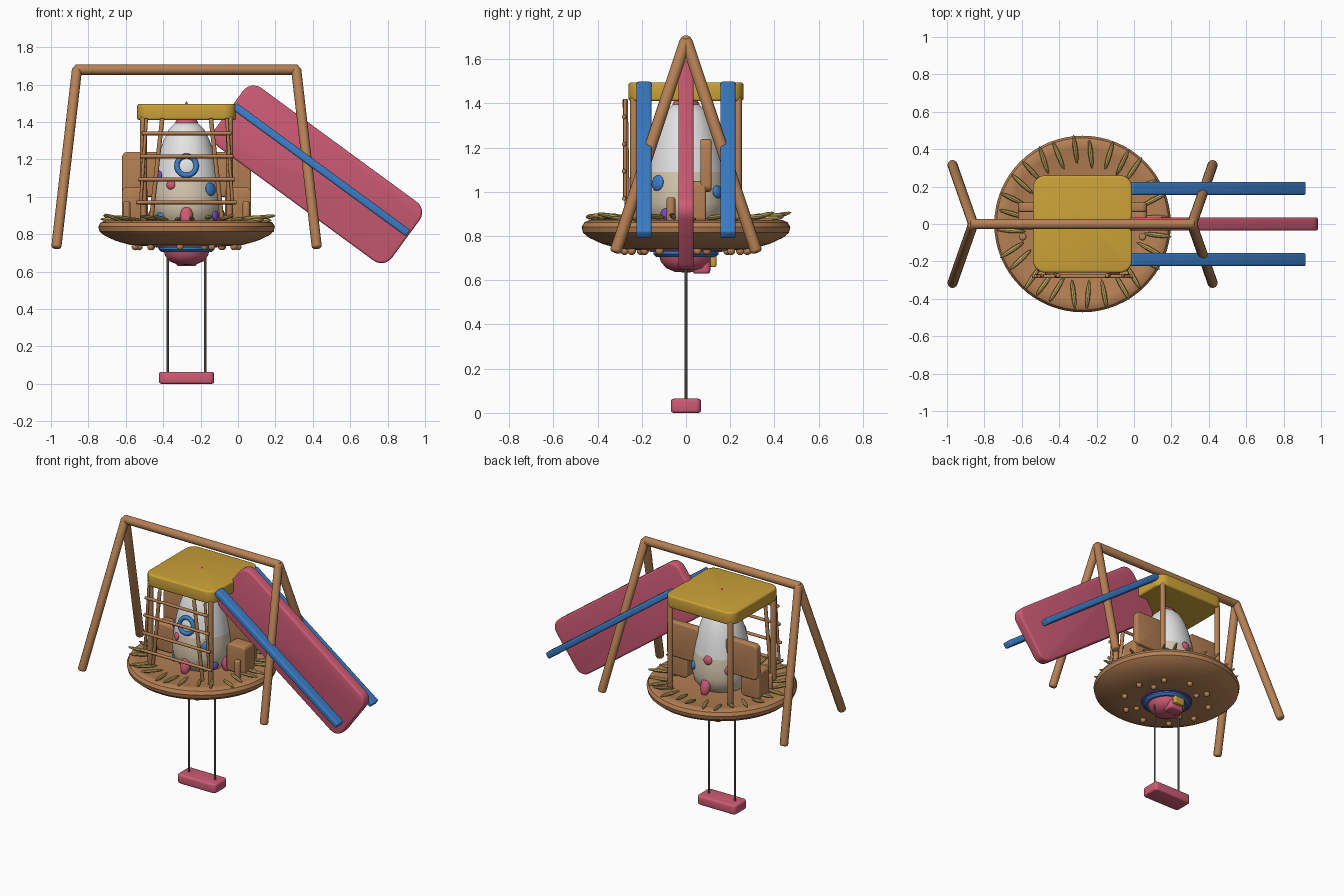
import bpy, bmesh, math, random
from mathutils import Vector, Matrix

if "Cube" in bpy.data.objects:
    bpy.data.objects.remove(bpy.data.objects["Cube"])

random.seed(4)
CX = -0.275  # axis of the nest and rocket


def mat(name, *rgb):
    m = bpy.data.materials.new(name)
    m.diffuse_color = (*rgb, 1)
    m.use_nodes = True
    m.node_tree.nodes["Principled BSDF"].inputs["Base Color"].default_value = m.diffuse_color
    return m


WOOD = mat("wood brown", 0.47, 0.22, 0.09)
GOLD = mat("gold", 0.60, 0.36, 0.04)
PINK = mat("pink", 0.62, 0.105, 0.18)
BLUE = mat("blue", 0.045, 0.21, 0.58)
STRAW = mat("straw", 0.58, 0.42, 0.12)
CREAM = mat("cream", 0.68, 0.58, 0.43)
WHITE = mat("white", 0.78, 0.78, 0.78)
PURPLE = mat("purple", 0.18, 0.08, 0.56)
GREY = mat("rope grey", 0.19, 0.18, 0.16)


def finish(name, bm, *mats):
    me = bpy.data.meshes.new(name)
    bmesh.ops.recalc_face_normals(bm, faces=bm.faces)
    bm.to_mesh(me)
    bm.free()
    ob = bpy.data.objects.new(name, me)
    bpy.context.collection.objects.link(ob)
    for m in mats:
        me.materials.append(m)
    bpy.ops.object.select_all(action='DESELECT')
    ob.select_set(True)
    bpy.context.view_layer.objects.active = ob
    bpy.ops.object.shade_smooth_by_angle(angle=math.radians(35))
    return ob


def rod(name, a, b, r, m, segs=16):
    """Round bar with softened ends between two points."""
    a, b = Vector(a), Vector(b)
    d = b - a
    bm = bmesh.new()
    bmesh.ops.create_cone(bm, cap_ends=True, segments=segs, radius1=r, radius2=r, depth=d.length)
    rims = [e for e in bm.edges if abs(e.verts[0].co.z - e.verts[1].co.z) < 1e-5]
    bmesh.ops.bevel(bm, geom=rims, offset=r * 0.5, segments=3, affect='EDGES', profile=0.5)
    bm.transform(Matrix.Translation((a + b) / 2) @ d.to_track_quat('Z', 'Y').to_matrix().to_4x4())
    return finish(name, bm, m)


def slab(name, centre, size, axis, corner, m, edge=0.01, tilt=0):
    """Box with corners rounded around one axis, then softened edges."""
    bm = bmesh.new()
    bmesh.ops.create_cube(bm, size=1)
    bmesh.ops.scale(bm, vec=size, verts=bm.verts)
    along = [e for e in bm.edges if abs((e.verts[0].co - e.verts[1].co)[axis]) > 1e-5]
    bmesh.ops.bevel(bm, geom=along, offset=corner, segments=6, affect='EDGES', profile=0.5)
    if edge:
        half = size[axis] / 2 - 1e-5
        rim = [e for e in bm.edges if abs(e.verts[0].co[axis] - e.verts[1].co[axis]) < 1e-5
               and abs(e.verts[0].co[axis]) > half]
        bmesh.ops.bevel(bm, geom=rim, offset=edge, segments=3, affect='EDGES', profile=0.5)
    bm.transform(Matrix.Translation(centre) @ Matrix.Rotation(tilt, 4, 'Y'))
    return finish(name, bm, m)


def lathe(name, profile, *mats, rule=None, segs=48):
    """Spin a radius/height profile around the nest axis."""
    bm = bmesh.new()
    vs = [bm.verts.new((r, 0, z)) for r, z in profile]
    es = [bm.edges.new(p) for p in zip(vs, vs[1:])]
    bmesh.ops.spin(bm, geom=vs + es, cent=(0, 0, 0), axis=(0, 0, 1), angle=math.tau, steps=segs)
    bmesh.ops.remove_doubles(bm, verts=bm.verts, dist=1e-4)
    if rule:
        for f in bm.faces:
            f.material_index = rule(f.calc_center_median().z)
    bm.transform(Matrix.Translation((CX, 0, 0)))
    return finish(name, bm, *mats)


def blob(name, centre, radii, m, direction=(0, 0, 1), segs=16):
    """Stretched ball whose local z follows a direction."""
    bm = bmesh.new()
    bmesh.ops.create_uvsphere(bm, u_segments=segs, v_segments=max(6, segs // 2), radius=1)
    rot = Vector(direction).to_track_quat('Z', 'Y').to_matrix().to_4x4()
    bm.transform(Matrix.Translation(centre) @ rot @ Matrix.Diagonal((*radii, 1)))
    return finish(name, bm, m)


# Swing frame
rod("frame_top_bar", (-0.875, 0, 1.68), (0.325, 0, 1.68), 0.028, WOOD)
for x0, x1 in ((-0.86, -0.972), (0.31, 0.422)):
    for s in (-1, 1):
        rod("frame_leg", (x0, 0, 1.69), (x1, s * 0.32, 0.725), 0.027, WOOD)

# Slide panel and rails
TILT = math.radians(36.2)
slab("slide_panel", (0.425, 0, 1.12), (1.17, 0.07, 0.39), 1, 0.07, PINK, 0.012, TILT)
for s in (-1, 1):
    slab("slide_rail", (0.445, s * 0.19, 1.145), (1.15, 0.07, 0.042), 0, 0.012, BLUE, 0.008, TILT)

# Canopy on four posts
slab("canopy", (CX, 0, 1.453), (0.53, 0.52, 0.085), 2, 0.065, GOLD, 0.012)
for sx in (-1, 1):
    for sy in (-1, 1):
        rod("canopy_post", (CX + sx * 0.23, sy * 0.235, 0.84), (CX + sx * 0.23, sy * 0.235, 1.43), 0.018, WOOD)

# Climbing ladder at the front
for s in (-1, 1):
    rod("ladder_upright", (CX + s * 0.19, -0.265, 0.87), (CX + s * 0.13, -0.275, 1.42), 0.012, WOOD)
    rod("ladder_inner_upright", (CX + s * 0.245, -0.275, 0.97), (CX + s * 0.215, -0.275, 1.42), 0.009, WOOD)
for i in range(4):
    z = 0.97 + 0.123 * i
    rod("ladder_rung", (CX - 0.27 + 0.01 * i, -0.28, z), (CX + 0.27 - 0.01 * i, -0.28, z), 0.01, WOOD)

# Two chairs, mirrored across the nest
for s in (-1, 1):
    slab("chair_back", (CX + s * 0.225, 0.09, 1.12), (0.24, 0.05, 0.24), 1, 0.03, WOOD, 0.01)
    slab("chair_seat", (CX + s * 0.275, 0.03, 0.955), (0.14, 0.12, 0.19), 1, 0.025, WOOD, 0.01)
    for y in (-0.068, 0.07):
        rod("chair_peg", (CX + s * 0.32, y, 0.84), (CX + s * 0.32, y, 0.975), 0.02, WOOD)

# Nest bowl
lathe("nest_bowl", [(0, 0.735), (0.2, 0.735), (0.3, 0.742), (0.38, 0.765), (0.44, 0.793), (0.466, 0.815),
                    (0.472, 0.84), (0.46, 0.862), (0.435, 0.873), (0.4, 0.868), (0.33, 0.85), (0, 0.845)],
      WOOD, segs=64)

# Straw around the rim
N = 28
for i in range(N):
    a = math.tau * (i + 0.5) / N + random.uniform(-0.04, 0.04)
    r = random.uniform(0.375, 0.405)
    yaw = a + random.uniform(-0.25, 0.25)
    blob("straw", (CX + r * math.cos(a), r * math.sin(a), random.uniform(0.87, 0.89)),
         (0.013, 0.012, 0.08), STRAW, (math.cos(yaw), math.sin(yaw), random.uniform(0, 0.3)), 8)

# Knobs under the nest
for r, n in ((0.28, 10), (0.21, 4)):
    for i in range(n):
        a = math.tau * (i + 0.3) / n
        blob("nest_knob", (CX + r * math.cos(a), r * math.sin(a), 0.733), (0.019,) * 3, WOOD)

# Egg-shaped rocket with painted zones
EGG = [(0, 0.84), (0.14, 0.85), (0.175, 0.89), (0.187, 0.95), (0.184, 1.02), (0.175, 1.09), (0.163, 1.16),
       (0.147, 1.23), (0.124, 1.30), (0.095, 1.36), (0.06, 1.395), (0, 1.41)]
lathe("rocket_body", EGG, CREAM, WHITE, rule=lambda z: int(z > 1.09))
lathe("rocket_tip", [(0.064, 1.375), (0.06, 1.40), (0.04, 1.43), (0.022, 1.47), (0, 1.512)], PINK)


def egg_radius(z):
    for (r0, z0), (r1, z1) in zip(EGG, EGG[1:]):
        if z0 <= z <= z1:
            return r0 + (r1 - r0) * (z - z0) / (z1 - z0)
    return 0


def on_egg(deg, z):
    a = math.radians(deg)
    d = Vector((math.cos(a), math.sin(a), 0.15))
    return Vector((CX + egg_radius(z) * d.x, egg_radius(z) * d.y, z)), d


# Porthole on the front
p, d = on_egg(-90, 1.165)
bm = bmesh.new()
bmesh.ops.create_circle(bm, segments=12, radius=0.014, matrix=Matrix.Translation((0.052, 0, 0))
                        @ Matrix.Rotation(math.pi / 2, 4, 'X'))
bmesh.ops.spin(bm, geom=bm.verts[:] + bm.edges[:], cent=(0, 0, 0), axis=(0, 0, 1), angle=math.tau, steps=32)
bmesh.ops.remove_doubles(bm, verts=bm.verts, dist=1e-4)
bm.transform(Matrix.Translation(p + d * 0.008) @ d.to_track_quat('Z', 'Y').to_matrix().to_4x4())
finish("porthole_ring", bm, BLUE)
blob("porthole_glass", p, (0.048, 0.048, 0.014), WHITE, d, 24)

# Coloured spots on the shell
for deg, z, r, m in ((-45, 1.04, 0.036, BLUE), (-150, 1.11, 0.03, PURPLE), (-118, 1.065, 0.026, PINK),
                     (-143, 0.89, 0.032, BLUE), (-30, 0.9, 0.03, PURPLE), (140, 1.02, 0.032, PINK),
                     (95, 1.08, 0.03, PINK), (50, 1.0, 0.03, BLUE)):
    p, d = on_egg(deg, z)
    blob("shell_spot", p, (r, r, 0.014), m, d)

# Fins at the foot of the rocket
for deg in (-90, 0, 90, 180):
    p, d = on_egg(deg, 0.9)
    blob("rocket_fin", p, (0.035, 0.03, 0.065), PINK, (-d.x * 0.35, -d.y * 0.35, 1), 12)

# Engine under the nest
lathe("engine_skirt", [(0, 0.728), (0.165, 0.728), (0.165, 0.74), (0, 0.74)], PURPLE)
lathe("engine_ring", [(0.1, 0.708), (0.135, 0.706), (0.148, 0.718), (0.148, 0.738), (0.1, 0.738)], BLUE)
lathe("engine_dome", [(0, 0.635), (0.05, 0.638), (0.09, 0.655), (0.115, 0.685), (0.122, 0.715), (0, 0.72)], PINK)
slab("engine_block", (CX, 0.07, 0.665), (0.11, 0.08, 0.07), 2, 0.02, PINK, 0.012)
slab("engine_latch", (CX, 0.122, 0.685), (0.08, 0.03, 0.05), 2, 0.01, GOLD, 0.006)

# Hanging swing
slab("swing_seat", (CX, 0, 0.032), (0.295, 0.137, 0.064), 2, 0.025, PINK, 0.012)
for s in (-1, 1):
    rod("swing_rope", (CX + s * 0.1, 0, 0.05), (CX + s * 0.1, 0, 0.75), 0.006, GREY, 8)
